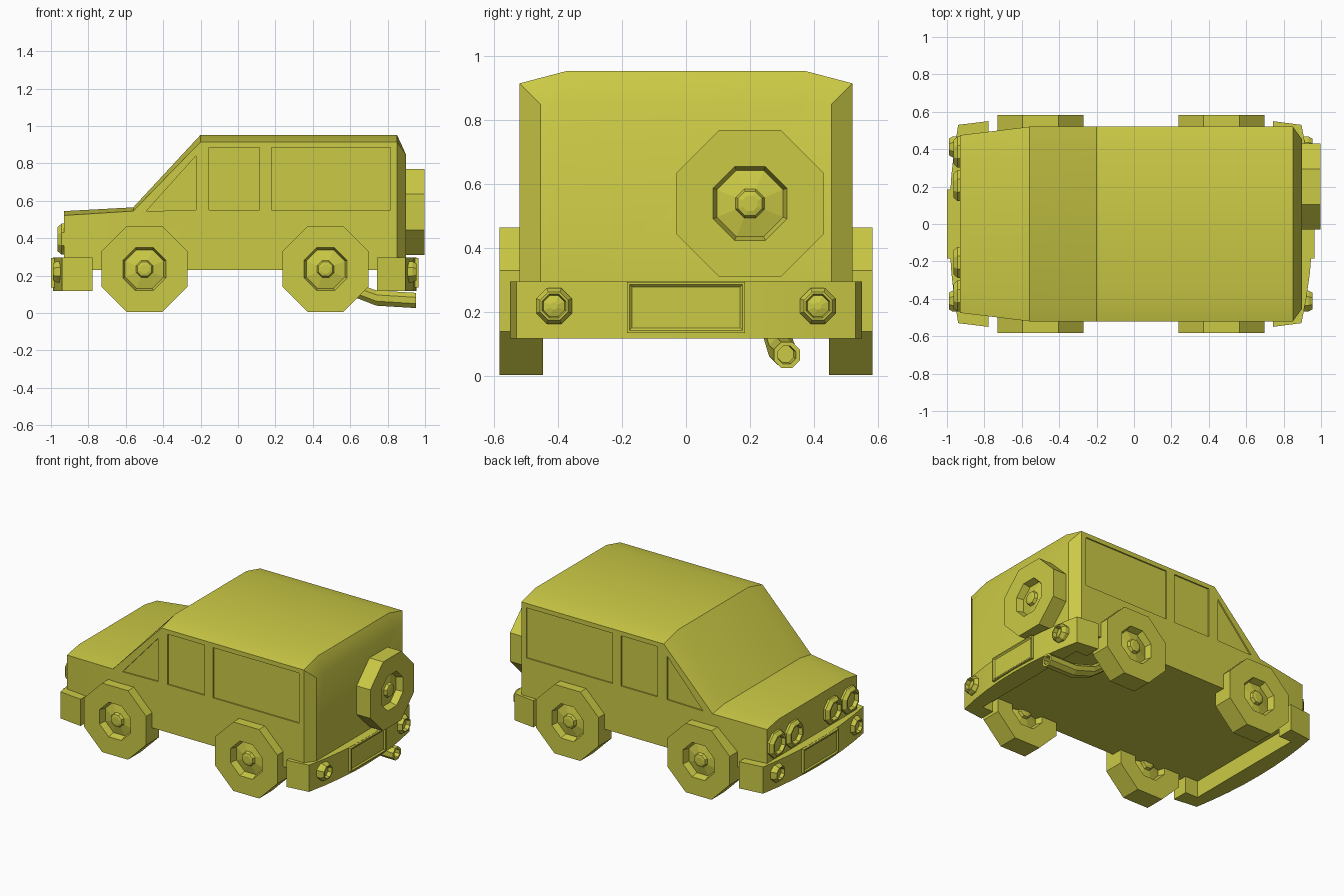
import bpy, bmesh, math
from mathutils import Vector

if "Cube" in bpy.data.objects:
    bpy.data.objects.remove(bpy.data.objects["Cube"], do_unlink=True)

# Single paint colour
paint = bpy.data.materials.new("olive_yellow_paint")
paint.use_nodes = True
colour = (0.6, 0.59, 0.06, 1)
paint.diffuse_color = colour
paint.node_tree.nodes["Principled BSDF"].inputs["Base Color"].default_value = colour


def finish(name, bm):
    bmesh.ops.recalc_face_normals(bm, faces=bm.faces)
    mesh = bpy.data.meshes.new(name)
    bm.to_mesh(mesh)
    bm.free()
    mesh.materials.append(paint)
    obj = bpy.data.objects.new(name, mesh)
    bpy.context.collection.objects.link(obj)
    return obj


def select(obj):
    bpy.ops.object.select_all(action='DESELECT')
    obj.select_set(True)
    bpy.context.view_layer.objects.active = obj


def smooth(obj, degrees=30):
    select(obj)
    bpy.ops.object.shade_smooth_by_angle(angle=math.radians(degrees))


def loft(name, rings):
    """Skin matching closed rings and cap both ends."""
    bm = bmesh.new()
    loops = [[bm.verts.new(p) for p in ring] for ring in rings]
    for a, b in zip(loops, loops[1:]):
        for i in range(len(a)):
            j = (i + 1) % len(a)
            bm.faces.new((a[i], a[j], b[j], b[i]))
    bm.faces.new(loops[0])
    bm.faces.new(loops[-1])
    return finish(name, bm)


def lathe(name, profile, centre, axis, sides=8):
    """Turn (apothem, height) pairs about an axis, with flats square to the world."""
    turn = Vector(axis).to_track_quat('Z', 'Y')
    rings = []
    for r, h in profile:
        r /= math.cos(math.pi / sides)
        angles = [math.tau * (i + 0.5) / sides for i in range(sides)]
        rings.append([Vector(centre) + turn @ Vector((r * math.cos(a), r * math.sin(a), h))
                      for a in angles])
    return loft(name, rings)


# Body: cross sections as x, half width, shoulder z, flat half width, top z
sections = [(-0.93, 0.475, 0.522, 0.35, 0.545),
            (-0.56, 0.52, 0.545, 0.40, 0.565),
            (-0.20, 0.52, 0.915, 0.375, 0.953),
            (0.85, 0.52, 0.915, 0.375, 0.953),
            (0.897, 0.455, 0.85, 0.375, 0.85)]
floor = 0.23
body = loft("body", [[(x, -w, floor), (x, -w, zs), (x, -c, zt),
                      (x, c, zt), (x, w, zs), (x, w, floor)]
                     for x, w, zs, c, zt in sections])

# Side windows: shallow recesses cut into both sides
windows = [[(-0.49, 0.545), (-0.225, 0.55), (-0.225, 0.84)]]
for x0, x1 in ((-0.155, 0.115), (0.18, 0.815)):
    windows.append([(x0, 0.55), (x1, 0.55), (x1, 0.885), (x0, 0.885)])
for side in (-1, 1):
    for outline in windows:
        cutter = loft("window_cutter", [[(x, side * y, z) for x, z in outline]
                                        for y in (0.511, 0.6)])
        cutter.hide_render = True
        mod = body.modifiers.new("window", 'BOOLEAN')
        mod.operation = 'DIFFERENCE'
        mod.solver = 'EXACT'
        mod.object = cutter
        select(body)
        bpy.ops.object.modifier_apply(modifier=mod.name)
        bpy.data.objects.remove(cutter, do_unlink=True)
smooth(body)


# Wheels: octagonal tyre with dished rim and hub on both faces
def wheel(name, centre, axis, t):
    face = [(0.23, t), (0.115, t), (0.103, t - 0.045), (0.045, t - 0.03),
            (0.038, t - 0.012), (0.024, t - 0.008)]
    lathe(name, [(r, -h) for r, h in reversed(face)] + face, centre, axis)


for end, x in (("front", -0.5), ("rear", 0.468)):
    for side, s in (("left", 1), ("right", -1)):
        wheel(f"{end}_{side}_wheel", (x, s * 0.514, 0.235), (0, s, 0), 0.068)
wheel("spare_wheel", (0.945, 0.2, 0.54), (1, 0, 0), 0.053)


# Bumpers: bowed bar wrapping round the corners
def bumper(name, d, middle, corner, tail):
    ys = [-0.53 + 1.06 * i / 8 for i in range(9)]
    outer = [(middle + (corner - middle) * (y / 0.53) ** 2, y) for y in ys]
    outline = [(tail, -0.55)] + outer + [(tail, 0.55)]
    inner = corner - 0.07
    outline += [(tail, 0.44), (inner, 0.44), (inner, -0.44), (tail, -0.44)]
    obj = loft(name, [[(d * x, y, z) for x, y in outline] for z in (0.118, 0.296)])
    smooth(obj)


bumper("front_bumper", -1, 0.988, 0.94, 0.777)
bumper("rear_bumper", 1, 0.955, 0.895, 0.742)


# Number plates: blank panel with a sunken centre
def plate(name, d, back, front):
    def ring(x, inset):
        y, low, high = 0.185 - inset, 0.136 + inset, 0.295 - inset
        return [(d * x, -y, low), (d * x, y, low), (d * x, y, high), (d * x, -y, high)]
    loft(name, [ring(back, 0), ring(front, 0), ring(front, 0.008), ring(front - 0.008, 0.016)])


plate("front_plate", -1, 0.96, 1.0)
plate("rear_plate", 1, 0.93, 0.965)


# Lamps: faceted bezel around a recessed lens
def lamp(name, d, x, y, z, r, depth):
    lathe(name, [(r, -0.03), (r, depth * 0.4), (r * 0.78, depth), (r * 0.66, depth),
                 (r * 0.58, depth * 0.3), (r * 0.2, depth * 0.5)],
          (d * x, y, z), (d, 0, 0))


for side, s in (("left", 1), ("right", -1)):
    lamp(f"outer_{side}_headlamp", -1, 0.93, s * 0.385, 0.395, 0.083, 0.034)
    lamp(f"inner_{side}_headlamp", -1, 0.93, s * 0.205, 0.395, 0.083, 0.034)
    lamp(f"front_{side}_fog_lamp", -1, 0.957, s * 0.412, 0.22, 0.056, 0.033)
    lamp(f"rear_{side}_fog_lamp", 1, 0.917, s * 0.412, 0.22, 0.056, 0.038)

# Exhaust: bent eight-sided pipe with a hollow tip
path = [((0.45, 0.25, 0.24), 0.04), ((0.58, 0.28, 0.14), 0.042),
        ((0.74, 0.30, 0.08), 0.044), ((0.953, 0.315, 0.067), 0.044),
        ((0.953, 0.315, 0.067), 0.03), ((0.90, 0.31, 0.07), 0.028)]
pipe = []
for (x, y, z), r in path:
    angles = [math.tau * (i + 0.5) / 8 for i in range(8)]
    pipe.append([(x, y + r * math.cos(a), z + r * math.sin(a)) for a in angles])
loft("exhaust_pipe", pipe)
